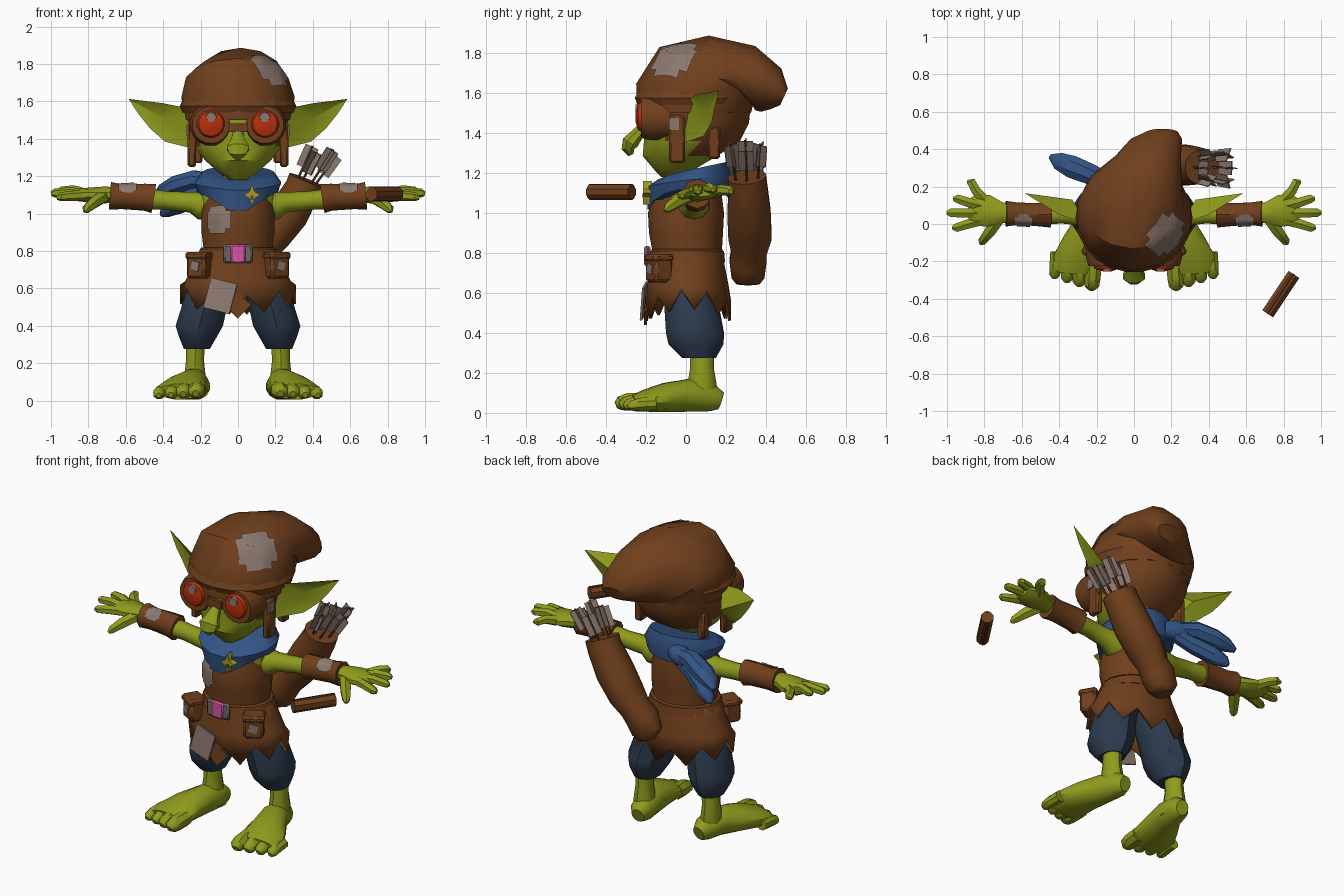
import bpy, bmesh, math
from mathutils import Vector, Matrix

old = bpy.data.objects.get("Cube")
if old:
    bpy.data.objects.remove(old)

def material(name, r, g, b):
    m = bpy.data.materials.new(name)
    m.use_nodes = True
    m.diffuse_color = (r, g, b, 1)
    bsdf = m.node_tree.nodes["Principled BSDF"]
    bsdf.inputs["Base Color"].default_value = (r, g, b, 1)
    bsdf.inputs["Roughness"].default_value = 0.9
    return m

GREEN = material("green skin", .275, .33, .012)
BROWN = material("brown leather", .163, .051, .012)
BLUE = material("blue cloth", .033, .09, .24)
NAVY = material("navy trousers", .026, .044, .076)
GREY = material("grey patch", .26, .19, .16)
STEEL = material("steel buckle", .16, .14, .13)
RED = material("red lens", .48, .03, .004)
PINK = material("pink buckle", .68, .09, .38)
GOLD = material("gold brooch", .38, .32, .02)
DARK = material("dark wood", .11, .035, .012)

def finish(name, bm, mat, angle=38):
    bmesh.ops.recalc_face_normals(bm, faces=bm.faces)
    me = bpy.data.meshes.new(name)
    bm.to_mesh(me)
    bm.free()
    me.materials.append(mat)
    me.shade_smooth()
    me.set_sharp_from_angle(angle=math.radians(angle))
    ob = bpy.data.objects.new(name, me)
    bpy.context.collection.objects.link(ob)
    return ob

def loft(name, stations, mat, level=False, sides=10, side=1, caps=True, warp=None):
    """Skin elliptical rings (x, y, z, radius, radius, tilt) along a path, or kept level."""
    bm = bmesh.new()
    pts = [Vector((s[0] * side, s[1], s[2])) for s in stations]
    chord = (pts[-1] - pts[0]).normalized()
    ref = Vector((0, 1, 0)) if abs(chord.z) > .8 else Vector((0, 0, 1))
    rings = []
    for i, s in enumerate(stations):
        if level:
            t = math.radians(s[5]) if len(s) > 5 else 0
            u, v = Vector((1, 0, 0)), Vector((0, math.cos(t), -math.sin(t)))
        else:
            d = (pts[min(i + 1, len(pts) - 1)] - pts[max(i - 1, 0)]).normalized()
            u = d.cross(ref).normalized()
            v = u.cross(d)
        ring = []
        for k in range(sides):
            a = math.tau * (k + .5) / sides
            p = pts[i] + u * s[3] * math.cos(a) + v * s[4] * math.sin(a)
            if warp:
                p.z += warp(i, k, a)
            ring.append(bm.verts.new(p))
        rings.append(ring)
    for a, b in zip(rings, rings[1:]):
        for k in range(sides):
            n = (k + 1) % sides
            bm.faces.new((a[k], a[n], b[n], b[k]))
    if caps:
        bm.faces.new(rings[0])
        bm.faces.new(rings[-1])
    return finish(name, bm, mat)

def box(name, loc, size, mat, rot=(0, 0, 0), bevel=0):
    bm = bmesh.new()
    bmesh.ops.create_cube(bm, size=1, matrix=Matrix.Diagonal((*size, 1)))
    ob = finish(name, bm, mat)
    ob.location = loc
    ob.rotation_euler = [math.radians(r) for r in rot]
    if bevel:
        mod = ob.modifiers.new("bevel", 'BEVEL')
        mod.width = bevel
    return ob

def patch(name, loc, normal, size, target):
    """Thin cloth patch with clipped corners lying on another part."""
    bm = bmesh.new()
    turn = Vector(normal).to_track_quat('Z', 'Y').to_matrix().to_4x4()
    bmesh.ops.create_grid(bm, x_segments=6, y_segments=6, size=size,
                          matrix=Matrix.Translation(loc) @ turn)
    corners = [v for v in bm.verts if len(v.link_faces) == 1]
    bmesh.ops.delete(bm, geom=corners, context='VERTS')
    ob = finish(name, bm, GREY)
    mod = ob.modifiers.new("wrap", 'SHRINKWRAP')
    mod.target, mod.offset, mod.wrap_mode = target, .008, 'ABOVE_SURFACE'

SIDES = (("left", 1), ("right", -1))

# Head with leather hood over the back and sides
head = loft("head", [(0, -.08, 1.18, .045, .045), (0, -.06, 1.215, .1, .1), (0, -.03, 1.285, .18, .19),
                     (0, .03, 1.36, .24, .245), (0, .05, 1.45, .265, .27), (0, .05, 1.55, .28, .28),
                     (0, .06, 1.65, .26, .26)], GREEN, level=True, sides=16)
head.data.materials.append(BROWN)
for f in head.data.polygons:
    c = f.center
    f.material_index = int(c.z > 1.5 or (c.z > 1.38 and (c.y > -.08 or abs(c.x) > .18))
                           or (c.y > .06 and c.z > 1.25))
loft("nose", [(0, -.19, 1.45, .02, .03), (0, -.245, 1.39, .04, .035), (0, -.28, 1.35, .065, .045),
              (0, -.29, 1.32, .05, .035), (0, -.275, 1.29, .015, .015)], GREEN, sides=8)

# Floppy cap, rolled brim and patch
cap = loft("cap", [(0, .04, 1.5, .285, .285, 0), (0, .05, 1.62, .31, .3, 5), (-.005, .11, 1.7, .28, .275, 28),
                   (.015, .23, 1.7, .245, .22, 58), (.075, .36, 1.67, .18, .165, 85),
                   (.12, .45, 1.62, .14, .105, 105), (.15, .49, 1.58, .085, .045, 115)],
           BROWN, level=True, sides=14)
patch("cap_patch", (.18, -.06, 1.78), (.55, -.5, .7), .12, cap)
bpy.ops.mesh.primitive_torus_add(location=(0, .035, 1.575), major_radius=.272, minor_radius=.034,
                                 major_segments=22, minor_segments=6)
brim = bpy.context.object
brim.name = "cap_brim"
brim.scale = (1.02, .96, 1.2)
brim.data.materials.append(BROWN)

# Goggles, ears and hood flaps
box("goggle_bridge", (0, -.225, 1.46), (.1, .025, .045), BROWN)
for word, s in SIDES:
    loft(word + "_goggle_cup", [(.145, -.08, 1.475, .11, .11), (.145, -.18, 1.475, .114, .114),
                                (.145, -.225, 1.475, .1, .1)], BROWN, sides=16, side=s)
    loft(word + "_lens", [(.145, -.215, 1.48, .08, .08), (.145, -.24, 1.48, .066, .066),
                          (.145, -.252, 1.48, .025, .025)], RED, sides=16, side=s)
    loft(word + "_lens_glint", [(.143, -.24, 1.515, .03, .03), (.143, -.253, 1.515, .026, .026)],
         GREY, sides=10, side=s)
    box(word + "_front_flap", (s * .247, -.045, 1.37), (.045, .08, .24), BROWN, bevel=.01)
    box(word + "_flap_patch", (s * .272, -.06, 1.445), (.009, .05, .06), GREY)
    box(word + "_rear_flap", (s * .215, .14, 1.35), (.05, .06, .16), BROWN, bevel=.01)
    bm = bmesh.new()
    rim = [bm.verts.new((s * x, y, z)) for x, y, z in
           [(.25, .0, 1.56), (.4, .05, 1.59), (.585, .165, 1.613), (.53, .145, 1.53),
            (.47, .13, 1.455), (.39, .09, 1.385), (.25, -.01, 1.35)]]
    hollow = bm.verts.new((s * .38, .105, 1.5))
    bulge = bm.verts.new((s * .33, .13, 1.47))
    for a, b in zip(rim, rim[1:] + rim[:1]):
        bm.faces.new((a, b, hollow))
        bm.faces.new((b, a, bulge))
    finish(word + "_ear", bm, GREEN)

# Torso, tunic and ragged skirt
loft("chest", [(0, .01, .98, .18, .16), (0, .01, 1.1, .2, .15), (0, .02, 1.2, .1, .1)], GREEN, level=True)
tunic = loft("tunic", [(0, .01, .72, .2, .18), (0, .005, .82, .19, .175), (0, .0, .9, .2, .185),
                       (0, 0, 1.0, .2, .19), (0, .01, 1.12, .17, .165)], BROWN, level=True, sides=14)
skirt = loft("skirt", [(0, .005, .82, .2, .18), (0, .005, .74, .235, .19), (0, .01, .64, .285, .205),
                       (0, .01, .51, .315, .218)], BROWN, level=True, sides=20, caps=False,
             warp=lambda i, k, a: ((.05 if k % 2 else -.05) + .06 * math.cos(a) ** 2) * (i == 3))
skirt.modifiers.new("cloth", 'SOLIDIFY').thickness = .015
patch("chest_patch", (-.12, -.17, .97), (-.45, -1, 0), .08, tunic)
box("skirt_patch", (-.095, -.21, .56), (.145, .012, .165), GREY, (-6, 14, -8))
box("front_tongue", (0, -.2, .51), (.1, .015, .1), BROWN, (-4, 45, 0))

# Belt, buckle and pouches
loft("belt", [(0, .005, .755, .227, .194), (0, .005, .81, .208, .189)], BROWN, level=True, sides=16)
box("buckle_frame", (0, -.19, .785), (.155, .025, .1), STEEL, bevel=.01)
box("buckle_stone", (0, -.197, .785), (.08, .025, .1), PINK, bevel=.008)
for word, s in SIDES:
    box(word + "_pouch", (s * .205, -.135, .715), (.115, .1, .125), BROWN, (0, 0, s * 30), .015)
    box(word + "_pouch_lid", (s * .206, -.137, .775), (.125, .11, .04), BROWN, (0, 0, s * 30), .012)
    box(word + "_pouch_patch", (s * .231, -.181, .72), (.05, .009, .05), GREY, (0, 15, s * 30))

# Scarf with a front point, knotted tails and brooch
loft("scarf", [(0, .01, 1.1, .215, .205), (0, .01, 1.165, .235, .218, -6), (0, .03, 1.218, .195, .18, -12)],
     BLUE, level=True, sides=16,
     warp=lambda i, k, a: (.02 - .13 * (1 - abs(math.cos(a))) if i == 0 else
                           -.02 * (1 - abs(math.cos(a)))) * (math.sin(a) < 0))
loft("scarf_knot", [(-.06, .19, 1.16, .05, .05), (-.12, .22, 1.16, .06, .06), (-.18, .24, 1.15, .04, .05)], BLUE)
loft("upper_scarf_tail", [(-.12, .22, 1.17, .04, .04), (-.23, .265, 1.18, .06, .055),
                          (-.33, .305, 1.15, .065, .055), (-.4, .335, 1.12, .05, .04),
                          (-.445, .36, 1.09, .015, .015)], BLUE, sides=8)
loft("lower_scarf_tail", [(-.12, .22, 1.13, .04, .04), (-.23, .255, 1.09, .045, .055),
                          (-.32, .295, 1.05, .05, .055), (-.39, .33, 1.01, .035, .035),
                          (-.41, .34, .99, .012, .012)], BLUE, sides=8)
bm = bmesh.new()
star = [bm.verts.new((.075 + r * math.sin(a), y, 1.1 + 1.3 * r * math.cos(a)))
        for y in (-.17, -.214) for a, r in
        ((k * math.pi / 4, .02 if k % 2 else .045) for k in range(8))]
for k in range(8):
    n = (k + 1) % 8
    bm.faces.new((star[k], star[n], star[n + 8], star[k + 8]))
bm.faces.new(star[8:])
bm.faces.new(star[:8])
finish("brooch", bm, GOLD)
box("brooch_stud", (.075, -.213, 1.085), (.016, .009, .022), BROWN)

# Arms, bracers and hands
for word, s in SIDES:
    loft(word + "_arm", [(.12, .035, 1.04, .085, .085), (.205, .04, 1.045, .075, .075), (.25, .04, 1.06, .056, .055),
                         (.38, .05, 1.07, .05, .05), (.5, .05, 1.08, .055, .055)], GREEN, side=s)
    bracer = loft(word + "_bracer", [(.45, .05, 1.08, .072, .078), (.5, .05, 1.088, .066, .072),
                                     (.62, .055, 1.09, .062, .066), (.685, .055, 1.095, .072, .074)],
                  BROWN, side=s)
    patch(word + "_bracer_patch", (s * .59, .01, 1.15), (0, -1, 1), .048, bracer)
    loft(word + "_hand", [(.64, .055, 1.1, .045, .04), (.71, .06, 1.1, .06, .045), (.78, .07, 1.1, .09, .04),
                          (.85, .075, 1.1, .085, .035), (.885, .075, 1.1, .06, .018)], GREEN, side=s)
    tips = [(.89, .225, 1.11), (.965, .135, 1.12), (1, .06, 1.11), (.97, -.02, 1.09)]
    for i, (x, y, z) in enumerate(tips):
        by = .13 - i * .036
        loft(f"{word}_finger_{i + 1}", [(.8, by, 1.1, .03, .03), ((x + .8) / 2, (y + by) / 2, z + .005, .029, .027),
                                        (x - .02, y, z, .026, .024), (x, y, z - .004, .012, .012)],
             GREEN, sides=6, side=s)
    loft(word + "_thumb", [(.72, .03, 1.09, .035, .035), (.77, -.04, 1.06, .034, .034),
                           (.81, -.09, 1.025, .025, .025), (.82, -.105, 1.01, .01, .01)], GREEN, sides=6, side=s)

# Trousers, shins, feet and toes
for word, s in SIDES:
    loft(word + "_trouser_leg", [(.12, .02, .68, .11, .13), (.165, .025, .56, .125, .135), (.207, .045, .4, .133, .145),
                                 (.214, .05, .345, .108, .138), (.22, .065, .275, .072, .085)],
         NAVY, level=True, side=s)
    loft(word + "_shin", [(.225, .08, .34, .055, .06), (.23, .08, .22, .05, .06), (.23, .08, .13, .06, .075),
                          (.22, .07, .05, .065, .08)], GREEN, level=True, side=s)
    loft(word + "_foot", [(.21, .175, .06, .04, .045), (.215, .13, .075, .068, .07), (.235, .02, .088, .08, .085),
                          (.275, -.1, .077, .11, .075), (.305, -.2, .06, .135, .057),
                          (.31, -.26, .048, .12, .043)], GREEN, sides=12, side=s)
    for i in range(4):
        x, y = .222 + i * .066, -.32 + i * .02
        r = .047 - i * .004
        loft(f"{word}_toe_{i + 1}", [(x - .005, y + .11, r + .012, r, r), (x, y + .03, r + .008, r, r),
                                     (x + .004, y - .01, r, r * .9, r * .8), (x + .005, y - .03, r * .8, r * .4, r * .4)],
             GREEN, sides=8, side=s)

# Quiver on the back and its arrows
loft("quiver", [(.045, .31, .645, .05, .06), (.05, .31, .68, .09, .085), (.085, .31, .76, .1, .095),
                (.13, .315, .81, .088, .092), (.185, .32, .88, .1, .112), (.27, .315, 1.0, .112, .112),
                (.345, .31, 1.13, .1, .1), (.365, .305, 1.18, .1, .098)], BROWN, sides=12)
aim = Vector((.5, -.03, .86)).normalized()
for i in range(6):
    a = math.tau * i / 6
    foot = Vector((.345 + .05 * math.cos(a), .305 + .06 * math.sin(a), 1.13))
    lean = (aim + Vector((.12 * math.cos(a), .1 * math.sin(a), 0))).normalized()
    tip = foot + lean * (.225 + .03 * (i % 2))
    loft(f"arrow_shaft_{i + 1}", [(*foot, .007, .007), (*tip, .007, .007)], DARK, sides=5)
    for k in range(2):
        vane = box(f"arrow_{i + 1}_vane_{k + 1}", tip - lean * .065, (.075, .006, .12), GREY)
        vane.rotation_euler = (lean.to_track_quat('Z', 'Y').to_matrix() @
                               Matrix.Rotation(a + k * math.pi / 2, 3, 'Z')).to_euler()

# Loose wooden baton in front of the left hand
loft("baton", [(.715, -.48, 1.105, .037, .039), (.855, -.27, 1.105, .037, .039)], BROWN, sides=8)
for z in (-1, 1):
    loft("baton_groove", [(.715, -.482, 1.105 + z * .034, .006, .006),
                          (.856, -.268, 1.105 + z * .034, .006, .006)], DARK, sides=5)
